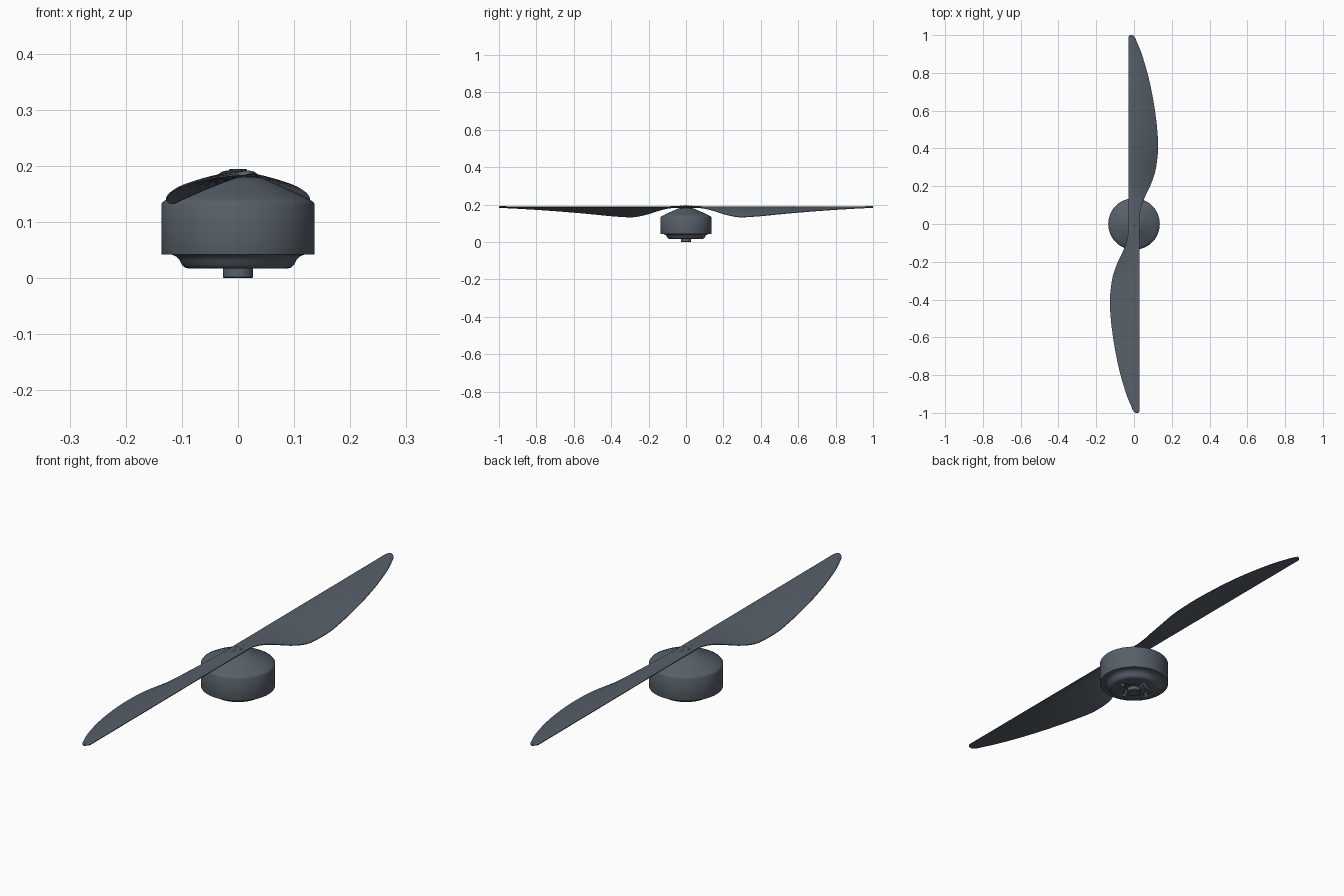
import bpy, bmesh, math

if "Cube" in bpy.data.objects:
    bpy.data.objects.remove(bpy.data.objects["Cube"])

slate = bpy.data.materials.new("slate grey")
slate.diffuse_color = (0.095, 0.115, 0.14, 1)
slate.use_nodes = True
slate.node_tree.nodes["Principled BSDF"].inputs["Base Color"].default_value = slate.diffuse_color


def finish(name, bm, angle=35):
    bmesh.ops.recalc_face_normals(bm, faces=bm.faces)
    me = bpy.data.meshes.new(name)
    bm.to_mesh(me)
    bm.free()
    ob = bpy.data.objects.new(name, me)
    bpy.context.collection.objects.link(ob)
    me.materials.append(slate)
    bpy.ops.object.select_all(action='DESELECT')
    ob.select_set(True)
    bpy.context.view_layer.objects.active = ob
    bpy.ops.object.shade_smooth_by_angle(angle=math.radians(angle))
    return ob


def lathe(name, profile, n=64, centers=((0, 0),)):
    """Closed solid of revolution, repeated at each centre."""
    bm = bmesh.new()
    for cx, cy in centers:
        rings = [[bm.verts.new((cx + r * math.cos(2 * math.pi * i / n),
                                cy + r * math.sin(2 * math.pi * i / n), z))
                  for i in range(n)] for r, z in profile]
        for a, b in zip(rings, rings[1:]):
            for i in range(n):
                j = (i + 1) % n
                bm.faces.new((a[i], a[j], b[j], b[i]))
        bm.faces.new(rings[0])
        bm.faces.new(rings[-1])
    return finish(name, bm)


def spline(pts, steps):
    """Smooth curve through points of any dimension."""
    out = []
    for k in range(len(pts) - 1):
        p0, p1 = pts[max(k - 1, 0)], pts[k]
        p2, p3 = pts[k + 1], pts[min(k + 2, len(pts) - 1)]
        for s in range(steps):
            t = s / steps
            out.append([0.5 * (2 * b + (c - a) * t + (2 * a - 5 * b + 4 * c - d) * t * t
                               + (3 * b - a - 3 * c + d) * t ** 3)
                        for a, b, c, d in zip(p0, p1, p2, p3)])
    return out + [list(pts[-1])]


# Motor bell with a rounded lower plate and conical cap
body = lathe("motor_body", [
    (0.088, 0.017), (0.095, 0.019), (0.1, 0.024), (0.104, 0.032), (0.109, 0.038),
    (0.116, 0.0415), (0.122, 0.0425), (0.136, 0.0425), (0.1365, 0.044),
    (0.1365, 0.132), (0.134, 0.136), (0.118, 0.145), (0.09, 0.158), (0.065, 0.169),
    (0.052, 0.175), (0.042, 0.179), (0.03, 0.181)])
lathe("motor_shaft", [(0.025, 0), (0.027, 0.002), (0.027, 0.03)], 32)

# Mounting holes in the lower plate
holes = lathe("hole_cutter", [(0.008, 0.005), (0.008, 0.03)], 16,
              [(0.06, 0), (-0.06, 0), (0, 0.06), (0, -0.06)])
holes.hide_render = True
holes.hide_viewport = True
cut = body.modifiers.new("holes", 'BOOLEAN')
cut.operation = 'DIFFERENCE'
cut.object = holes

# Blade stations: y, straight edge x, curved edge x, droop of curved edge
stations = [
    (0, -0.03, 0.03, 0), (0.05, -0.03, 0.031, 0.001), (0.1, -0.03, 0.042, 0.008),
    (0.15, -0.03, 0.061, 0.021), (0.2, -0.03, 0.085, 0.037), (0.25, -0.03, 0.104, 0.049),
    (0.3, -0.03, 0.117, 0.054), (0.4, -0.03, 0.128, 0.048), (0.5, -0.03, 0.123, 0.038),
    (0.6, -0.03, 0.111, 0.029), (0.7, -0.03, 0.094, 0.021), (0.8, -0.03, 0.071, 0.014),
    (0.9, -0.03, 0.041, 0.008), (0.96, -0.03, 0.017, 0.005), (0.985, -0.03, 0.006, 0.004),
    (0.996, -0.026, -0.002, 0.003), (1.0, -0.02, -0.01, 0.003)]
rows = spline(stations, 4)
M = 14
bm = bmesh.new()
for side in (1, -1):
    rings = []
    for y, x0, x1, drop in rows:
        top, low = [], []
        for i in range(M + 1):
            t = (1 - math.cos(math.pi * i / M)) / 2
            bulge = 4 * t * (1 - t)
            root = max(0, 1 - y / 0.2)
            thick = 0.003 + (0.005 + 0.003 * root) * bulge
            z = 0.189 + 0.004 * bulge - drop * t ** 1.35
            x = x0 + (x1 - x0) * t
            top.append((side * x, side * y, z))
            low.append((side * x, side * y, z - thick))
        rings.append([bm.verts.new(p) for p in top + low[::-1]])
    for a, b in zip(rings, rings[1:]):
        for i in range(len(a)):
            j = (i + 1) % len(a)
            bm.faces.new((a[i], a[j], b[j], b[i]))
    bm.faces.new(rings[-1])
bmesh.ops.remove_doubles(bm, verts=bm.verts, dist=0.00005)
finish("propeller", bm, 40)

# Hub cap and its two screws
lathe("hub_cap", [(0.016, 0.178), (0.016, 0.1935), (0.014, 0.1945)], 32)
lathe("hub_screws", [(0.006, 0.18), (0.006, 0.1935), (0.005, 0.1942)], 16,
      [(0, 0.028), (0, -0.028)])
